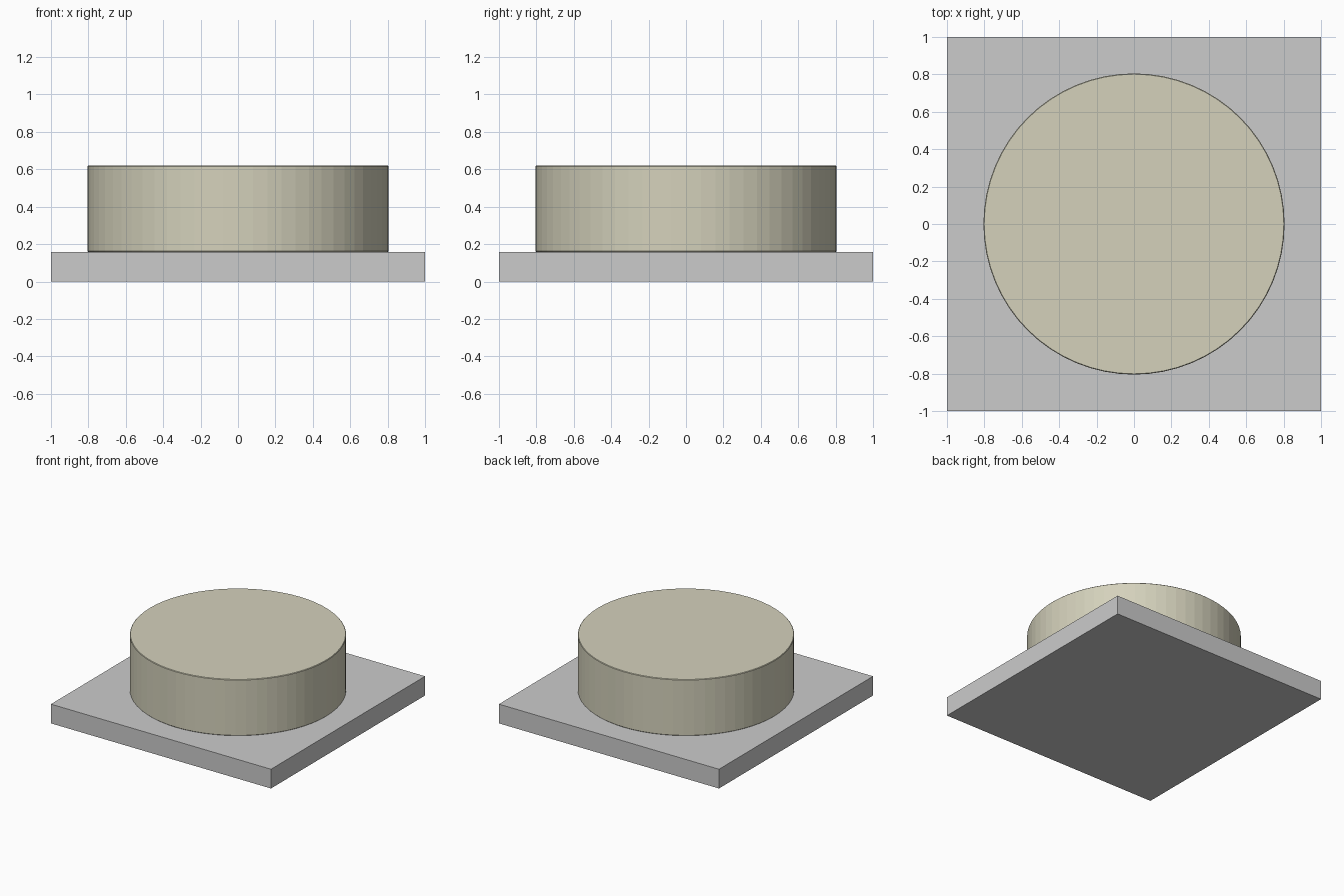
import bpy

if "Cube" in bpy.data.objects:
    bpy.data.objects.remove(bpy.data.objects["Cube"])


def paint(obj, name, rgb):
    mat = bpy.data.materials.new(name)
    mat.diffuse_color = (*rgb, 1)
    mat.use_nodes = True
    mat.node_tree.nodes["Principled BSDF"].inputs["Base Color"].default_value = mat.diffuse_color
    obj.data.materials.append(mat)


PLATE_TOP, CAKE_TOP = 0.158, 0.62

# Square board
bpy.ops.mesh.primitive_cube_add(size=1, location=(0, 0, PLATE_TOP / 2))
board = bpy.context.object
board.name = "board"
board.scale = (2, 2, PLATE_TOP)

# Round cake body with a tiny softened top edge
height = CAKE_TOP - PLATE_TOP
bpy.ops.mesh.primitive_cylinder_add(vertices=64, radius=0.805, depth=height,
                                    location=(0, 0, PLATE_TOP + height / 2))
cake = bpy.context.object
cake.name = "cake"
paint(cake, "cream", (0.66, 0.64, 0.50))
bevel = cake.modifiers.new("edge", "BEVEL")
bevel.width = 0.004
bevel.segments = 1
bevel.limit_method = "ANGLE"
bevel.angle_limit = 1.0

# Thin blank label in the front left corner
bpy.ops.mesh.primitive_plane_add(size=1, location=(-0.72, -0.795, PLATE_TOP + 0.002))
label = bpy.context.object
label.name = "label"
label.scale = (0.32, 0.16, 1)
